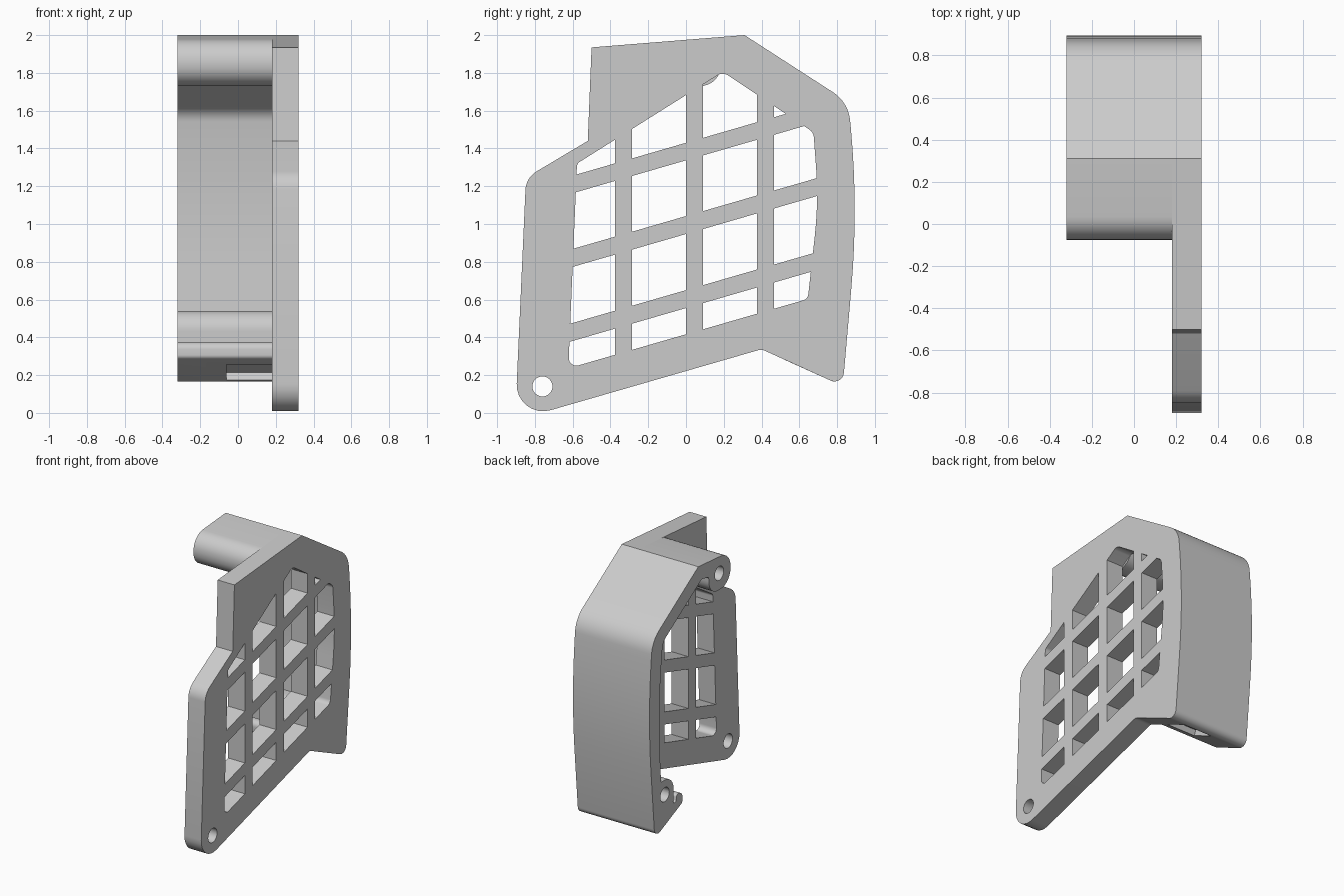
import bpy, bmesh, math
from mathutils import Vector, Matrix

default = bpy.data.objects.get("Cube")
if default:
    bpy.data.objects.remove(default, do_unlink=True)

grey = bpy.data.materials.new("plain_grey")
grey.use_nodes = True
grey.diffuse_color = (0.6, 0.6, 0.6, 1)
grey.node_tree.nodes["Principled BSDF"].inputs["Base Color"].default_value = (0.6, 0.6, 0.6, 1)

# Local x, y, z of a profile become world y, z, x
SIDEWAYS = Matrix(((0, 0, 1, 0), (1, 0, 0, 0), (0, 1, 0, 0), (0, 0, 0, 1)))


def rounded(corners, steps=8):
    """Polygon from (y, z, radius) corners with each corner rounded."""
    out = []
    for i, (y, z, r) in enumerate(corners):
        p = Vector((y, z))
        if r == 0:
            out.append(p)
            continue
        u = (Vector(corners[i - 1][:2]) - p).normalized()
        v = (Vector(corners[(i + 1) % len(corners)][:2]) - p).normalized()
        half = u.angle(v) / 2
        centre = p + (u + v).normalized() * r / math.sin(half)
        a = p + u * r / math.tan(half) - centre
        b = p + v * r / math.tan(half) - centre
        turn = math.atan2(a.x * b.y - a.y * b.x, a.dot(b))
        for k in range(steps + 1):
            out.append(centre + Matrix.Rotation(turn * k / steps, 2) @ a)
    return out


def circle(y, z, r, n=32):
    return [Vector((y + r * math.cos(k * math.tau / n), z + r * math.sin(k * math.tau / n)))
            for k in range(n)]


def clip(poly, normal, limit):
    """Keep the part of a polygon where normal . p <= limit."""
    out = []
    for i, q in enumerate(poly):
        p = poly[i - 1]
        dp, dq = normal.dot(p) - limit, normal.dot(q) - limit
        if dp * dq < 0:
            out.append(p.lerp(q, dp / (dp - dq)))
        if dq <= 0:
            out.append(q)
    return out


def prism(name, loops, x0, x1):
    """Solid between x0 and x1; loops after the first are holes."""
    curve = bpy.data.curves.new(name, 'CURVE')
    curve.dimensions = '2D'
    curve.fill_mode = 'BOTH'
    curve.extrude = (x1 - x0) / 2
    for loop in loops:
        spline = curve.splines.new('POLY')
        spline.points.add(len(loop) - 1)
        for point, p in zip(spline.points, loop):
            point.co = (p.x, p.y, 0, 1)
        spline.use_cyclic_u = True
    temp = bpy.data.objects.new(name + "_outline", curve)
    bpy.context.collection.objects.link(temp)
    bpy.context.view_layer.update()
    mesh = bpy.data.meshes.new_from_object(
        temp.evaluated_get(bpy.context.evaluated_depsgraph_get()))
    bpy.data.objects.remove(temp, do_unlink=True)
    mesh.transform(Matrix.Translation(((x0 + x1) / 2, 0, 0)) @ SIDEWAYS)
    bm = bmesh.new()
    bm.from_mesh(mesh)
    bmesh.ops.remove_doubles(bm, verts=bm.verts, dist=0.0002)
    bmesh.ops.recalc_face_normals(bm, faces=bm.faces)
    bm.to_mesh(mesh)
    bm.free()
    mesh.materials.clear()
    mesh.materials.append(grey)
    mesh.name = name
    obj = bpy.data.objects.new(name, mesh)
    bpy.context.collection.objects.link(obj)
    return obj


def cut(target, cutter):
    cutter.hide_render = True
    mod = target.modifiers.new("cut", 'BOOLEAN')
    mod.operation, mod.solver, mod.object = 'DIFFERENCE', 'EXACT', cutter
    bpy.context.view_layer.objects.active = target
    bpy.ops.object.modifier_apply(modifier=mod.name)
    bpy.data.objects.remove(cutter, do_unlink=True)


def smooth(obj):
    bpy.ops.object.select_all(action='DESELECT')
    obj.select_set(True)
    bpy.context.view_layer.objects.active = obj
    bpy.ops.object.shade_smooth_by_angle(angle=math.radians(25))


# Outer edge shared by the plate and the wall
back_edge = [(0.31, 2.0, 0), (0.86, 1.645, 0.2), (0.912, 1.08, 4.7), (0.83, 0.142, 0.05)]

# Side plate with a pivot hole and a lattice of openings
outline = rounded([(-0.5, 1.935, 0)] + back_edge + [
    (0.4, 0.337, 0.05), (-0.905, -0.04, 0.14), (-0.847, 1.245, 0.12), (-0.52, 1.44, 0)])
window = rounded([(-0.623, 0.236, 0.04), (0.645, 0.603, 0.04), (0.702, 1.12, 2.0),
                  (0.675, 1.485, 0.05), (0.195, 1.805, 0.05), (-0.577, 1.32, 0.03)])
columns = [(-1, -0.375), (-0.285, 0), (0.09, 0.375), (0.465, 1)]
rows = [(-1, 0.555), (0.65, 0.947), (1.042, 1.337), (1.43, 3)]
across, up = Vector((1, 0)), Vector((-0.29, 1))
cells = []
for y0, y1 in columns:
    for z0, z1 in rows:
        cell = clip(clip(window, across, y1), -across, -y0)
        cell = clip(clip(cell, up, z1), -up, -z0)
        if len(cell) > 2:
            cells.append(cell)
plate = prism("side_plate", [outline, circle(-0.76, 0.14, 0.053)] + cells, 0.18, 0.32)
smooth(plate)

# Curved wall with a boss at its top end, and a boss and hook at its bottom end
wall = prism("back_wall", [rounded([(-0.075, 1.969, 0.12)] + back_edge + [
    (0.5, 0.291, 0.025), (0.5, 0.375, 0.04), (0.57, 0.375, 0.02), (0.575, 0.325, 0.012),
    (0.61, 0.325, 0.012), (0.60, 0.54, 0.105), (0.755, 0.54, 0),
    (0.79, 1.08, 4.0), (0.735, 1.59, 0.1), (0.27, 1.89, 0.02), (0.185, 1.875, 0.02),
    (0.185, 1.73, 0.11), (-0.075, 1.73, 0.115)])], -0.32, 0.18)

# Blind screw holes in both bosses
for y, z in [(0.06, 1.855), (0.71, 0.43)]:
    cut(wall, prism("hole_cutter", [circle(y, z, 0.053)], -0.4, 0.08))

# Shallow slot under the bottom end
slope, inward = Vector((0.912, -0.41)), Vector((0.41, 0.912))
start = Vector((0.58, 0.256))
end = start + slope * 0.195
cut(wall, prism("slot_cutter", [[start - inward * 0.05, end - inward * 0.05,
                                 end + inward * 0.04, start + inward * 0.04]], -0.06, 0.179))
smooth(wall)
